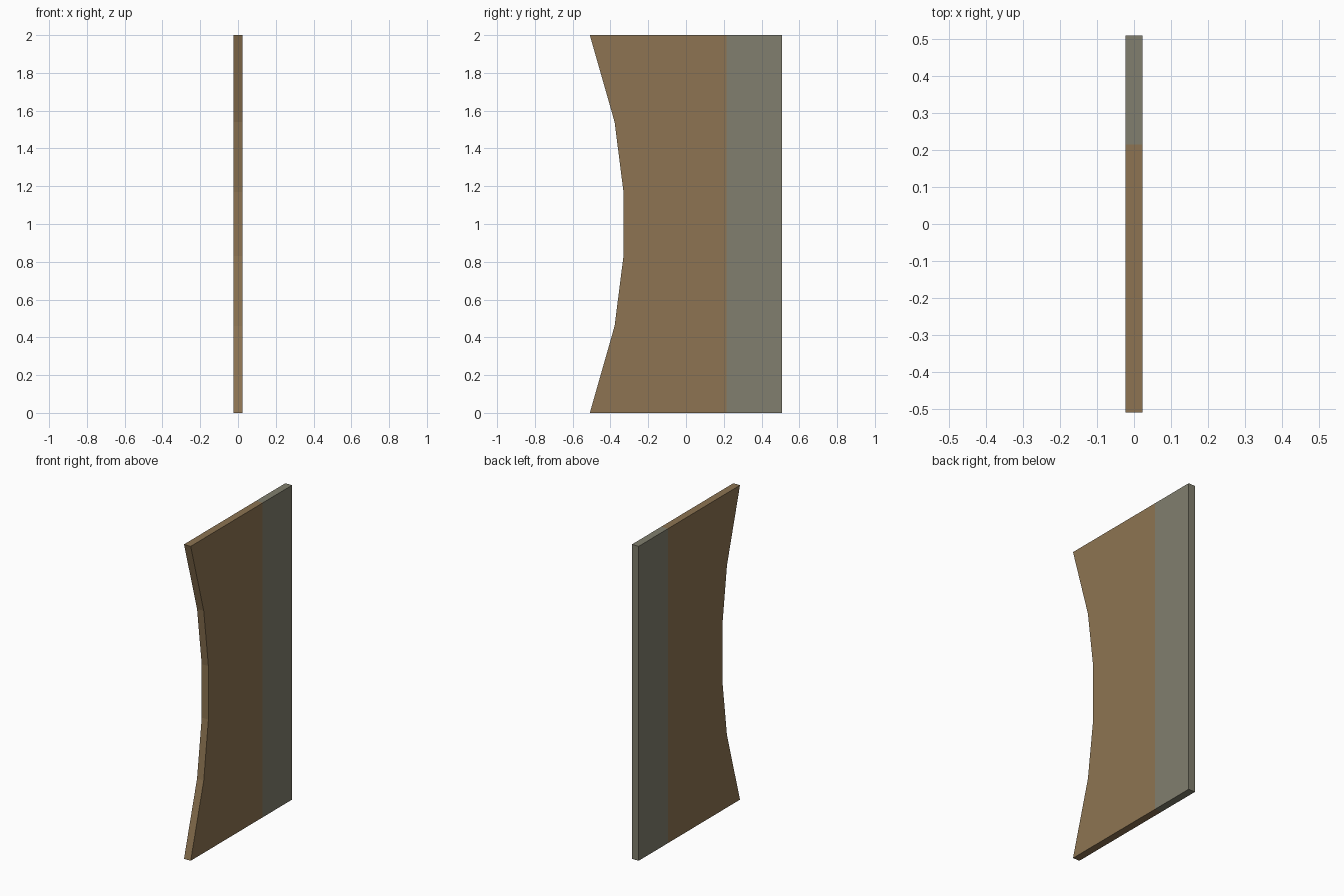
import bpy, bmesh

if "Cube" in bpy.data.objects:
    bpy.data.objects.remove(bpy.data.objects["Cube"])

HALF_T = 0.0235   # half thickness
SEAM = 0.215      # where the tan part meets the grey strip
BACK = 0.509


def flat_colour(name, rgb):
    m = bpy.data.materials.new(name)
    m.diffuse_color = (*rgb, 1)
    m.use_nodes = True
    m.node_tree.nodes["Principled BSDF"].inputs["Base Color"].default_value = m.diffuse_color
    return m


# Panel outline (y, z): straight back edge, front edge curving inward
lower = [(-0.509, 0.0), (-0.378, 0.46), (-0.331, 0.83)]
front_edge = lower + [(y, 2 - z) for y, z in reversed(lower)]
outline = front_edge + [(BACK, 2.0), (BACK, 0.0)]

bm = bmesh.new()
face = bm.faces.new([bm.verts.new((-HALF_T, y, z)) for y, z in outline])
ext = bmesh.ops.extrude_face_region(bm, geom=[face], use_keep_orig=True)
bmesh.ops.translate(bm, vec=(2 * HALF_T, 0, 0),
                    verts=[g for g in ext["geom"] if isinstance(g, bmesh.types.BMVert)])

# Cut the colour seam, then colour by side of the seam
bmesh.ops.bisect_plane(bm, geom=bm.verts[:] + bm.edges[:] + bm.faces[:],
                       plane_co=(0, SEAM, 0), plane_no=(0, 1, 0))
bmesh.ops.recalc_face_normals(bm, faces=bm.faces[:])
for f in bm.faces:
    f.material_index = int(f.calc_center_bounds().y > SEAM)

mesh = bpy.data.meshes.new("curved_panel")
bm.to_mesh(mesh)
bm.free()
mesh.materials.append(flat_colour("tan wood", (0.266, 0.175, 0.084)))
mesh.materials.append(flat_colour("grey stone", (0.220, 0.212, 0.156)))
bpy.context.collection.objects.link(bpy.data.objects.new("curved_panel", mesh))
